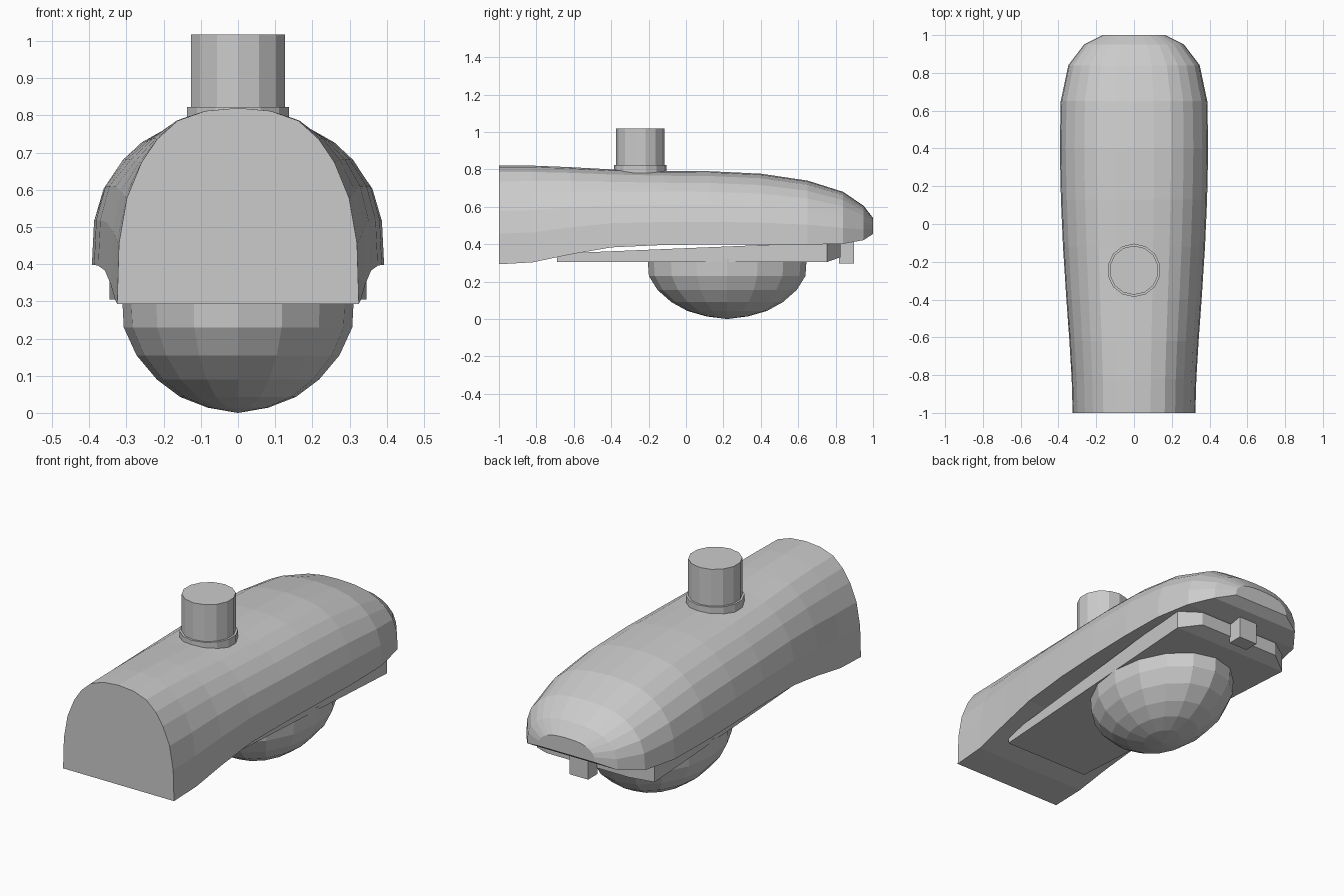
import bpy, bmesh, math

if "Cube" in bpy.data.objects:
    bpy.data.objects.remove(bpy.data.objects["Cube"])

metal = bpy.data.materials.new("light grey")
metal.diffuse_color = (0.6, 0.6, 0.6, 1)
metal.use_nodes = True
metal.node_tree.nodes["Principled BSDF"].inputs["Base Color"].default_value = metal.diffuse_color


def finish(name, bm):
    bmesh.ops.remove_doubles(bm, verts=bm.verts, dist=1e-5)
    bmesh.ops.recalc_face_normals(bm, faces=bm.faces)
    mesh = bpy.data.meshes.new(name)
    bm.to_mesh(mesh)
    bm.free()
    mesh.materials.append(metal)
    ob = bpy.data.objects.new(name, mesh)
    bpy.context.collection.objects.link(ob)
    return ob


def loft(name, rings, cap_start=True, cap_end=True):
    """Skin a list of closed rings with equal point counts."""
    bm = bmesh.new()
    loops = [[bm.verts.new(p) for p in ring] for ring in rings]
    n = len(loops[0])
    for a, b in zip(loops, loops[1:]):
        for i in range(n):
            j = (i + 1) % n
            bm.faces.new((a[i], a[j], b[j], b[i]))
    if cap_start:
        bm.faces.new(loops[0])
    if cap_end:
        bm.faces.new(loops[-1])
    return finish(name, bm)


def circle(n, rx, ry, cy, z):
    return [(rx * math.sin(math.tau * i / n), cy + ry * math.cos(math.tau * i / n), z)
            for i in range(n)]


# Housing: arched section with flat underside, lofted along y
arch = [(1, 0), (0.985, 0.31), (0.92, 0.54), (0.80, 0.72),
        (0.67, 0.84), (0.50, 0.935), (0.27, 0.985), (0, 1)]
arch += [(-u, v) for u, v in reversed(arch[:-1])]
# y, half width, bottom, top
stations = [(-1, 0.325, 0.293, 0.82), (-0.82, 0.33, 0.303, 0.82),
            (-0.62, 0.342, 0.345, 0.812), (-0.4, 0.358, 0.383, 0.80),
            (-0.12, 0.376, 0.396, 0.792), (0.13, 0.387, 0.398, 0.79),
            (0.4, 0.393, 0.398, 0.777), (0.65, 0.388, 0.398, 0.74),
            (0.84, 0.348, 0.402, 0.68), (0.95, 0.265, 0.422, 0.605),
            (1.0, 0.165, 0.455, 0.54)]
loft("housing", [[(u * w, y, b + v * (t - b)) for u, v in arch]
                 for y, w, b, t in stations])

# Door plate under the housing, tapering to the front with cut back corners
outline = [(0.25, -0.69, 0.305), (0.345, 0.755, 0.305), (0.24, 0.825, 0.33)]
outline += [(-x, y, z) for x, y, z in reversed(outline)]
bm = bmesh.new()
low = [bm.verts.new(p) for p in outline]
high = [bm.verts.new((x, y, 0.41 if y > 0 else 0.35)) for x, y, z in outline]
for i in range(6):
    j = (i + 1) % 6
    bm.faces.new((low[i], low[j], high[j], high[i]))
for ring in (low, high):
    bm.faces.new((ring[0], ring[1], ring[4], ring[5]))
    bm.faces.new((ring[1], ring[2], ring[3], ring[4]))
finish("door_plate", bm)

# Lens: stretched 16-sided bowl
lens = [(1.0, 0.32), (0.985, 0.23), (0.875, 0.155), (0.70, 0.09),
        (0.50, 0.043), (0.26, 0.014), (0.0, 0.0)]
loft("lens", [circle(16, 0.312 * k, 0.425 * k, 0.22, z) for k, z in lens[:-1]]
     + [circle(16, 0.001, 0.001, 0.22, 0)])

# Light sensor on top with its base collar
loft("sensor", [circle(14, 0.13, 0.13, -0.245, z) for z in (0.77, 1.018)])
loft("sensor_collar", [circle(14, 0.141, 0.141, -0.245, z) for z in (0.76, 0.823)])

# Latch block at the back
bm = bmesh.new()
bmesh.ops.create_cube(bm, size=1)
bmesh.ops.scale(bm, vec=(0.11, 0.08, 0.135), verts=bm.verts)
bmesh.ops.translate(bm, vec=(0, 0.858, 0.363), verts=bm.verts)
finish("latch", bm)
